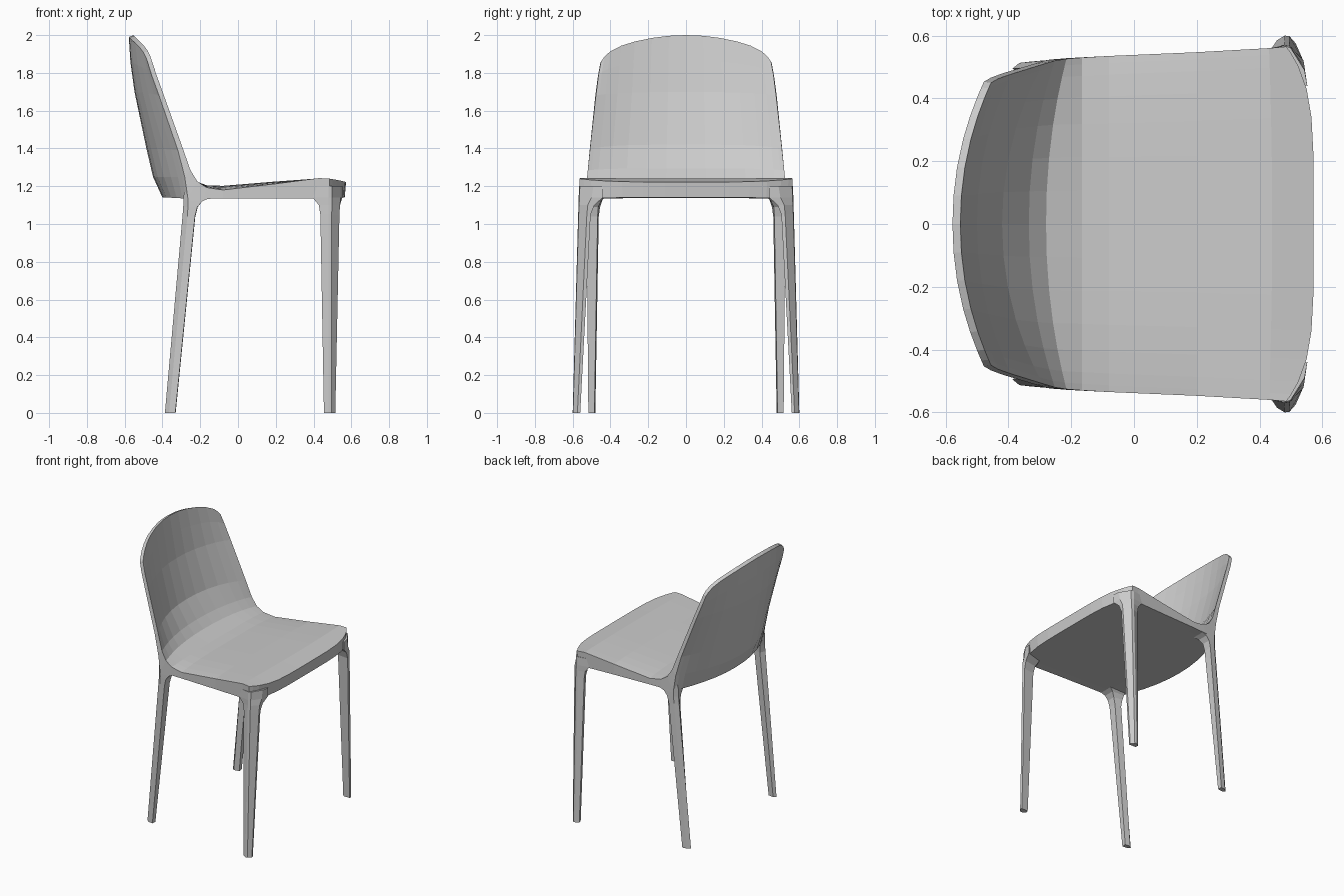
import bpy, bmesh


def make_object(name, verts, faces):
    me = bpy.data.meshes.new(name)
    me.from_pydata(verts, [], faces)
    bm = bmesh.new()
    bm.from_mesh(me)
    bmesh.ops.recalc_face_normals(bm, faces=bm.faces)
    bm.to_mesh(me)
    bm.free()
    ob = bpy.data.objects.new(name, me)
    bpy.context.collection.objects.link(ob)
    return ob


# Shell stations, seat front to backrest top: centre x, centre z, edge x, edge z, half width
UPPER = [
    (.572, 1.222, .485, 1.240, .565),
    (.44, 1.242, .43, 1.243, .560),
    (.20, 1.225, .20, 1.213, .547),
    (-.08, 1.202, -.08, 1.180, .535),
    (-.165, 1.205, -.165, 1.193, .530),
    (-.28, 1.240, -.215, 1.225, .526),
    (-.335, 1.295, -.252, 1.285, .520),
    (-.42, 1.42, -.292, 1.400, .508),
    (-.50, 1.70, -.392, 1.680, .477),
    (-.53, 1.87, -.432, 1.790, .463),
    (-.553, 2.00, -.455, 1.860, .450),
]
LOWER = [
    (.565, 1.140, .485, 1.135, .560),
    (.44, 1.137, .44, 1.135, .556),
    (.20, 1.137, .20, 1.135, .545),
    (-.08, 1.137, -.08, 1.135, .535),
    (-.18, 1.137, -.18, 1.133, .530),
    (-.40, 1.140, -.265, 1.133, .524),
    (-.45, 1.250, -.282, 1.250, .521),
    (-.485, 1.40, -.318, 1.390, .510),
    (-.548, 1.70, -.418, 1.680, .480),
    (-.570, 1.86, -.456, 1.785, .466),
    (-.578, 1.99, -.478, 1.855, .453),
]
HALF = [.2, .4, .6, .76, .89, .96, 1]
COLS = [-t for t in reversed(HALF)] + [0] + HALF


def station_row(i, s):
    cx, cz, ex, ez, w = s
    row = []
    for t in COLS:
        a = abs(t)
        fx = a ** 5 if i == 0 else a ** 2.1
        fz = .67 * a ** 2 + .33 * a ** 12 if i >= 8 else a ** 4
        row.append((cx + (ex - cx) * fx, w * t, cz + (ez - cz) * fz))
    return row


# Seat and backrest in one closed shell
n, m = len(UPPER), len(COLS)
rows = [station_row(i, s) for i, s in enumerate(UPPER)]
rows += [station_row(i, LOWER[i]) for i in reversed(range(n))]
total = len(rows)
verts = [v for r in rows for v in r]
faces = []
for i in range(total):
    j = (i + 1) % total
    for k in range(m - 1):
        faces.append((i * m + k, i * m + k + 1, j * m + k + 1, j * m + k))
for i in range(n - 1):
    p, q = total - 1 - i, total - 2 - i
    for k in (0, m - 1):
        faces.append((i * m + k, (i + 1) * m + k, q * m + k, p * m + k))
make_object("seat_and_backrest", verts, faces)


def loft_leg(name, sections, side):
    verts, faces = [], []
    c = len(sections[0][1])
    for z, pts in sections:
        verts += [(x, y * side, z) for x, y in pts]
    for i in range(len(sections) - 1):
        for k in range(c):
            l = (k + 1) % c
            faces.append((i * c + k, i * c + l, (i + 1) * c + l, (i + 1) * c + k))
    faces.append(tuple(range(c)))
    faces.append(tuple(range(len(verts) - c, len(verts))))
    make_object(name, verts, faces)


# Leg cross-sections from foot to seat, flaring where they meet the seat
FRONT = [
    (0, [(.455, .585), (.48, .60), (.495, .598), (.515, .575), (.512, .56), (.46, .562)]),
    (1.05, [(.436, .556), (.478, .571), (.496, .568), (.537, .525), (.535, .505), (.45, .515)]),
    (1.10, [(.428, .556), (.478, .569), (.497, .566), (.54, .52), (.54, .485), (.445, .50)]),
    (1.14, [(.395, .554), (.478, .568), (.498, .564), (.543, .50), (.552, .44), (.43, .47)]),
    (1.20, [(.395, .554), (.478, .567), (.498, .562), (.543, .49), (.552, .44), (.43, .47)]),
]
REAR = [
    (0, [(-.387, .495), (-.365, .513), (-.332, .517), (-.33, .485), (-.37, .48)]),
    (1.04, [(-.294, .500), (-.268, .522), (-.228, .526), (-.226, .468), (-.275, .462)]),
    (1.09, [(-.290, .500), (-.265, .523), (-.215, .528), (-.213, .465), (-.28, .455)]),
    (1.12, [(-.289, .500), (-.265, .524), (-.19, .529), (-.19, .45), (-.285, .445)]),
    (1.14, [(-.289, .500), (-.265, .524), (-.145, .531), (-.15, .43), (-.288, .435)]),
    (1.17, [(-.285, .505), (-.265, .523), (-.145, .528), (-.15, .43), (-.285, .435)]),
]
for side, label in ((1, "left"), (-1, "right")):
    loft_leg("front_leg_" + label, FRONT, side)
    loft_leg("rear_leg_" + label, REAR, side)
